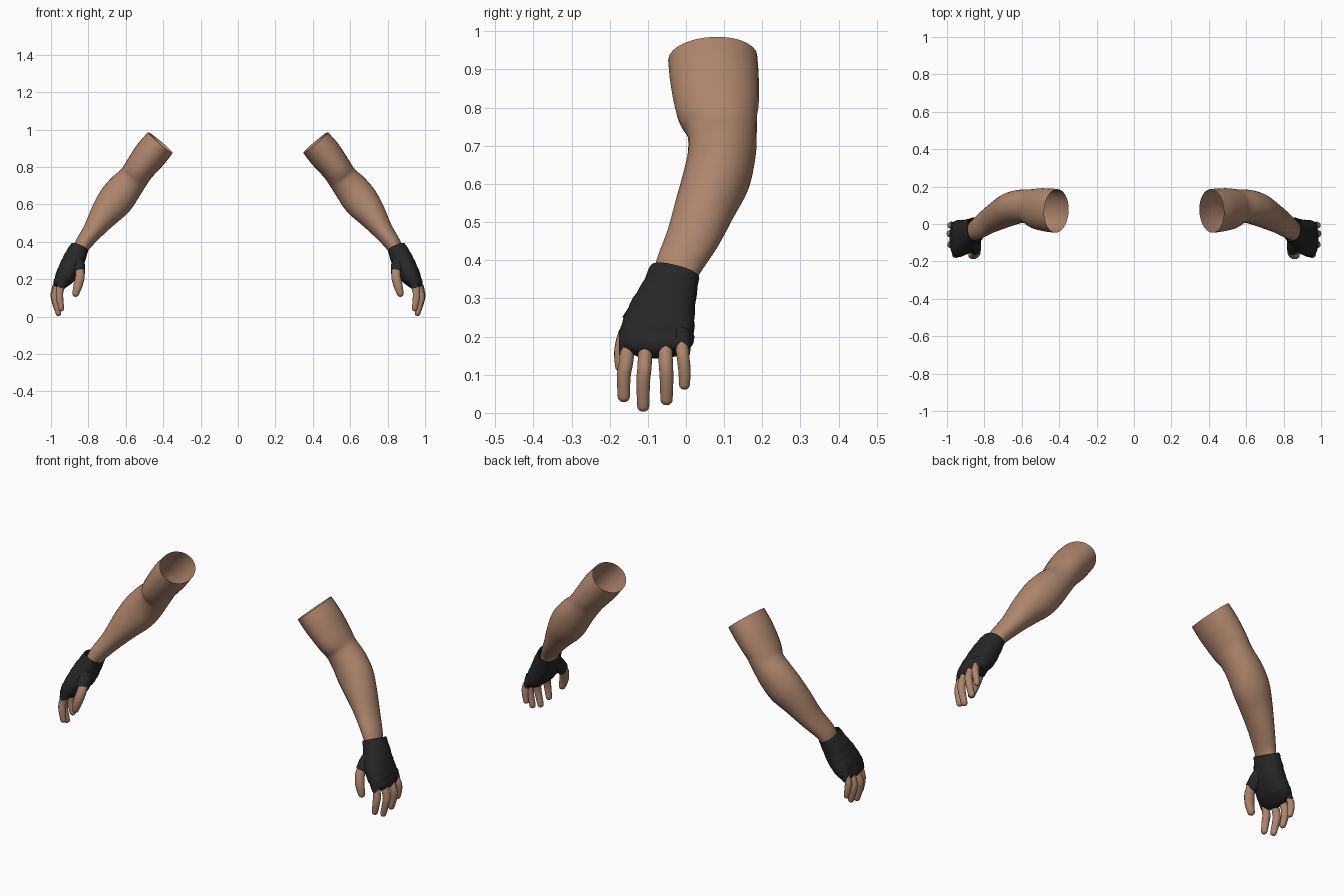
import bpy, bmesh, math
from mathutils import Vector

cube = bpy.data.objects.get("Cube")
if cube:
    bpy.data.objects.remove(cube)


def make_material(name, color):
    mat = bpy.data.materials.new(name)
    mat.use_nodes = True
    mat.diffuse_color = color
    mat.node_tree.nodes["Principled BSDF"].inputs["Base Color"].default_value = color
    return mat


skin = make_material("skin", (0.42, 0.235, 0.15, 1))
cloth = make_material("black cloth", (0.02, 0.02, 0.021, 1))


def spline(stations, steps):
    """Catmull-Rom interpolation of (x, y, z, half thickness, half width)."""
    pts = [stations[0]] + list(stations) + [stations[-1]]
    out = []
    for p0, p1, p2, p3 in zip(pts, pts[1:], pts[2:], pts[3:]):
        for k in range(steps):
            t = k / steps
            out.append([0.5 * (2 * b + (c - a) * t + (2 * a - 5 * b + 4 * c - d) * t * t
                               + (3 * b - a - 3 * c + d) * t ** 3)
                        for a, b, c, d in zip(p0, p1, p2, p3)])
    return out + [list(stations[-1])]


def loft(name, mat, stations, side, sides=20, steps=4, square=1.0,
         round_end=False, wave=0.0, ridge=0.0):
    """Tube through the stations; optional domed end, pointed hem and wrap ridges."""
    rows = spline(stations, steps)
    centers = [Vector(r[:3]) for r in rows]
    last = len(rows) - 1
    tangents = [(centers[min(i + 1, last)] - centers[max(i - 1, 0)]).normalized()
                for i in range(last + 1)]
    rings = [(c, t, r[3], r[4]) for c, t, r in zip(centers, tangents, rows)]
    if round_end:
        c, t, a, b = rings[-1]
        for deg in (25, 50, 72):
            s, k = math.sin(math.radians(deg)), math.cos(math.radians(deg))
            rings.append((c + t * s * a, t, a * k, b * k))
    bm = bmesh.new()
    loops = []
    for i, (c, t, a, b) in enumerate(rings):
        across = Vector((0, 1, 0)).cross(t).normalized()
        wide = t.cross(across)
        loop = []
        for j in range(sides):
            ang = math.tau * j / sides
            co, si = math.cos(ang), math.sin(ang)
            grow = 1 + ridge * math.sin(i * 2.1 + 2 * co + si)
            p = (c + across * a * grow * math.copysign(abs(co) ** square, co)
                 + wide * b * grow * math.copysign(abs(si) ** square, si))
            p += t * wave * (i / (len(rings) - 1)) * (abs(si) - 0.5)
            loop.append(bm.verts.new((p.x * side, p.y, p.z)))
        loops.append(loop)
    for l0, l1 in zip(loops, loops[1:]):
        for j in range(sides):
            k = (j + 1) % sides
            quad = (l0[j], l0[k], l1[k], l1[j])
            bm.faces.new(quad if side < 0 else quad[::-1])
    if round_end:
        bm.faces.new(loops[-1])
    bmesh.ops.recalc_face_normals(bm, faces=bm.faces)
    mesh = bpy.data.meshes.new(name)
    bm.to_mesh(mesh)
    bm.free()
    mesh.materials.append(mat)
    for poly in mesh.polygons:
        poly.use_smooth = True
    obj = bpy.data.objects.new(name, mesh)
    bpy.context.collection.objects.link(obj)
    return obj


# Shoulder opening down to the wrist
ARM = [(.415, .07, .93, .086, .117), (.465, .075, .87, .089, .116),
       (.525, .083, .793, .081, .108), (.56, .094, .74, .080, .092),
       (.61, .094, .68, .091, .089), (.66, .08, .615, .094, .088),
       (.715, .052, .545, .078, .080), (.775, .018, .46, .055, .070),
       (.83, -.02, .385, .043, .060), (.855, -.035, .33, .038, .054)]

# Glove from cuff to knuckles
PALM = [(.848, -.03, .368, .050, .066), (.872, -.045, .315, .058, .074),
        (.897, -.063, .26, .060, .088), (.928, -.075, .21, .052, .097),
        (.947, -.076, .183, .040, .095)]

# Finger name: root x, root y, middle x, tip x, tip y, tip z
FINGERS = {"index": (.935, -.150, .953, .945, -.163, .028),
           "middle": (.948, -.105, .976, .960, -.112, .003),
           "ring": (.953, -.055, .980, .966, -.051, .020),
           "little": (.953, -.013, .978, .972, -.004, .061)}

for side, label in ((1, "left"), (-1, "right")):
    loft(label + "_arm", skin, ARM, side, sides=28)
    loft(label + "_glove", cloth, PALM, side, sides=28, square=0.85,
         round_end=True, ridge=0.015)

    for finger, (rx, ry, mx, tx, ty, tz) in FINGERS.items():
        r = 0.017 if finger == "little" else 0.019
        end = tz + r * 0.8
        mid = (end + 0.19) / 2
        path = [(rx, ry, .20, r, r), (mx, (ry + ty) / 2, mid + .02, r * 1.05, r),
                (mx, ty, mid - .02, r, r * .97), (tx, ty, end, r * .8, r * .86)]
        loft(f"{label}_{finger}_finger", skin, path, side, sides=14, round_end=True)
        # Short sleeve with a hem that dips between the fingers
        sleeve = [(rx - .006, ry, .215, .028, .026),
                  (rx + .004, ry, .185, .027, .026),
                  (rx + .011, ry, .166, r + .006, r + .006)]
        loft(f"{label}_{finger}_sleeve", cloth, sleeve, side, sides=16, wave=.028)

    # Thumb and its sleeve
    thumb = [(.848, -.115, .27, .024, .024), (.845, -.150, .215, .025, .024),
             (.856, -.166, .165, .024, .022), (.868, -.168, .123, .018, .018)]
    loft(label + "_thumb", skin, thumb, side, sides=16, round_end=True)
    thumb_sleeve = [(.872, -.065, .31, .040, .042), (.855, -.105, .27, .038, .040),
                    (.846, -.140, .235, .030, .031)]
    loft(label + "_thumb_sleeve", cloth, thumb_sleeve, side, sides=18, wave=.012)
